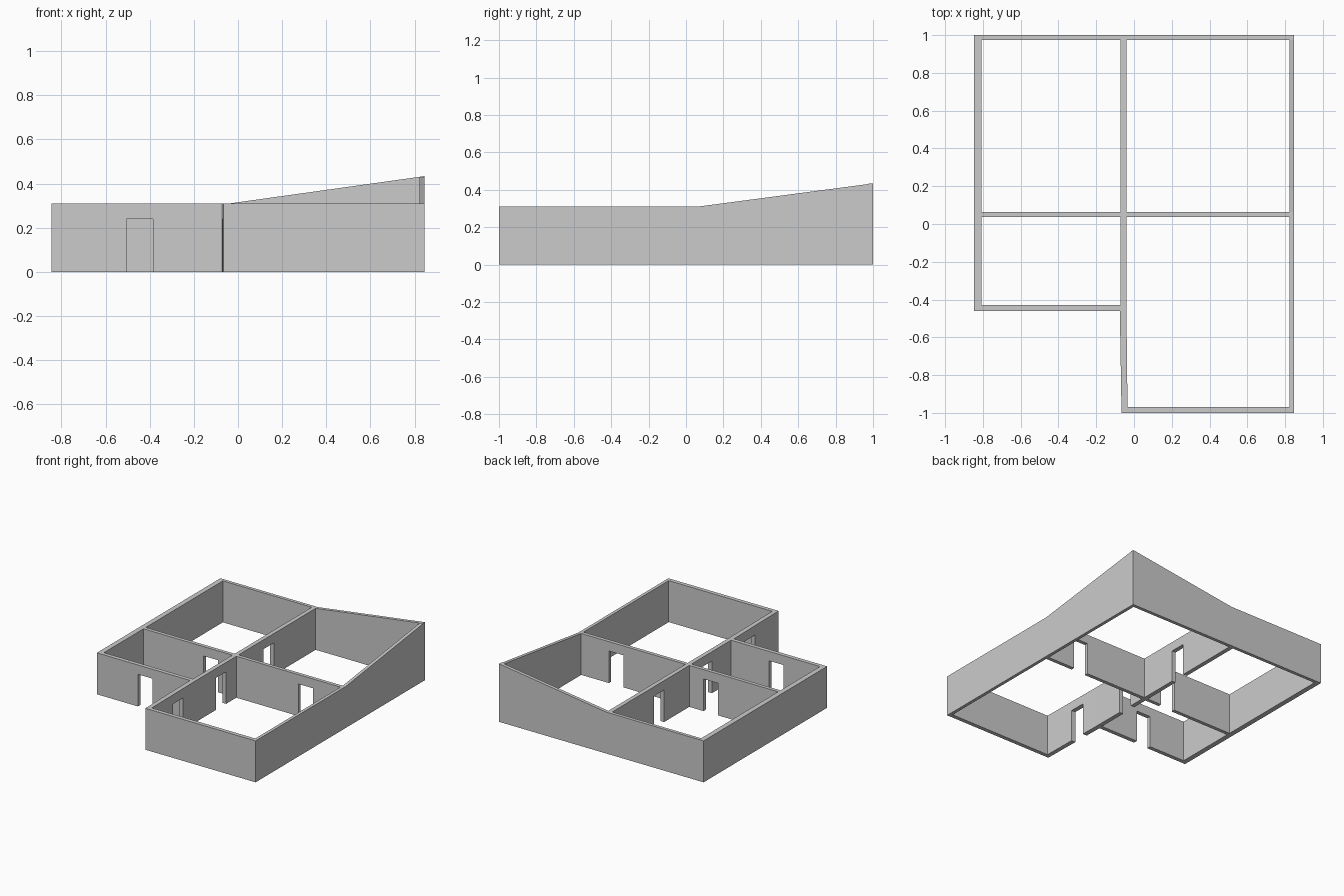
import bpy, bmesh
from mathutils import Vector

if "Cube" in bpy.data.objects:
    bpy.data.objects.remove(bpy.data.objects["Cube"])

H, HIGH = 0.31, 0.434          # normal wall height, raised back right corner
DOOR_H, DOOR_W = 0.24, 0.12


def wall(name, side_a, side_b, door=None, h0=H, h1=H):
    """Extrude a wall outline between two plan lines; door is a start coordinate."""
    (a0, a1), (b0, b1) = side_a, side_b
    axis = 0 if abs(a1[0] - a0[0]) > abs(a1[1] - a0[1]) else 1
    profile = [(0, 0)]
    if door is not None:
        length = a1[axis] - a0[axis]
        t0 = (door - a0[axis]) / length
        t1 = (door + DOOR_W - a0[axis]) / length
        profile += [(t0, 0), (t0, DOOR_H), (t1, DOOR_H), (t1, 0)]
    profile += [(1, 0), (1, h1), (0, h0)]

    bm = bmesh.new()
    rings = []
    for p, q in ((a0, a1), (b0, b1)):
        p, q = Vector(p), Vector(q)
        rings.append([bm.verts.new((*p.lerp(q, t), z)) for t, z in profile])
    n = len(profile)
    bm.faces.new(rings[0])
    bm.faces.new(rings[1][::-1])
    for i in range(n):
        j = (i + 1) % n
        bm.faces.new((rings[0][j], rings[0][i], rings[1][i], rings[1][j]))
    bmesh.ops.recalc_face_normals(bm, faces=bm.faces)
    mesh = bpy.data.meshes.new(name)
    bm.to_mesh(mesh)
    bm.free()
    bpy.context.collection.objects.link(bpy.data.objects.new(name, mesh))


def wall_x(name, x0, x1, y0, y1, **kw):
    wall(name, ((x0, y0), (x1, y0)), ((x0, y1), (x1, y1)), **kw)


def wall_y(name, x0, x1, y0, y1, **kw):
    wall(name, ((x0, y0), (x0, y1)), ((x1, y0), (x1, y1)), **kw)


# Plan lines
L0, L1 = -0.846, -0.808        # left wall
C0, C1 = -0.072, -0.04         # centre wall
R0, R1 = 0.822, 0.846          # right wall
M0, M1 = 0.037, 0.064          # middle cross wall
F0, F1 = -0.46, -0.43          # front of the left rooms
B0, B1 = 0.975, 1.0            # back wall

# Outer walls
wall_y("left_wall", L0, L1, F0, B1)
wall_x("left_front_wall", L1, C0, F0, F1, door=-0.506)
wall_x("back_left_wall", L1, C1, B0, B1)
wall_x("back_right_wall", C1, R1, B0, B1, h1=HIGH)
wall_y("right_front_side_wall", R0, R1, -1.0, M1)
high_in = H + (HIGH - H) * (B0 - M1) / (B1 - M1)
wall_y("right_back_side_wall", R0, R1, M1, B0, h1=high_in)
wall_x("right_front_wall", -0.035, R0, -1.0, -0.97)

# Centre wall: slightly skewed entrance stretch, then two straight stretches
wall("entrance_wall", ((-0.066, -1.0), (C0 - 0.003, F0)),
     ((-0.034, -1.0), (C1, F0)), door=-0.715)
wall_y("centre_front_wall", C0, C1, F0, M0, door=-0.203)
wall_y("centre_back_wall", C0, C1, M0, B0, door=0.361)

# Middle cross wall
wall_x("cross_left_wall", L1, C0, M0, M1, door=-0.31)
wall_x("cross_right_wall", C1, R0, M0, M1, door=0.474)
